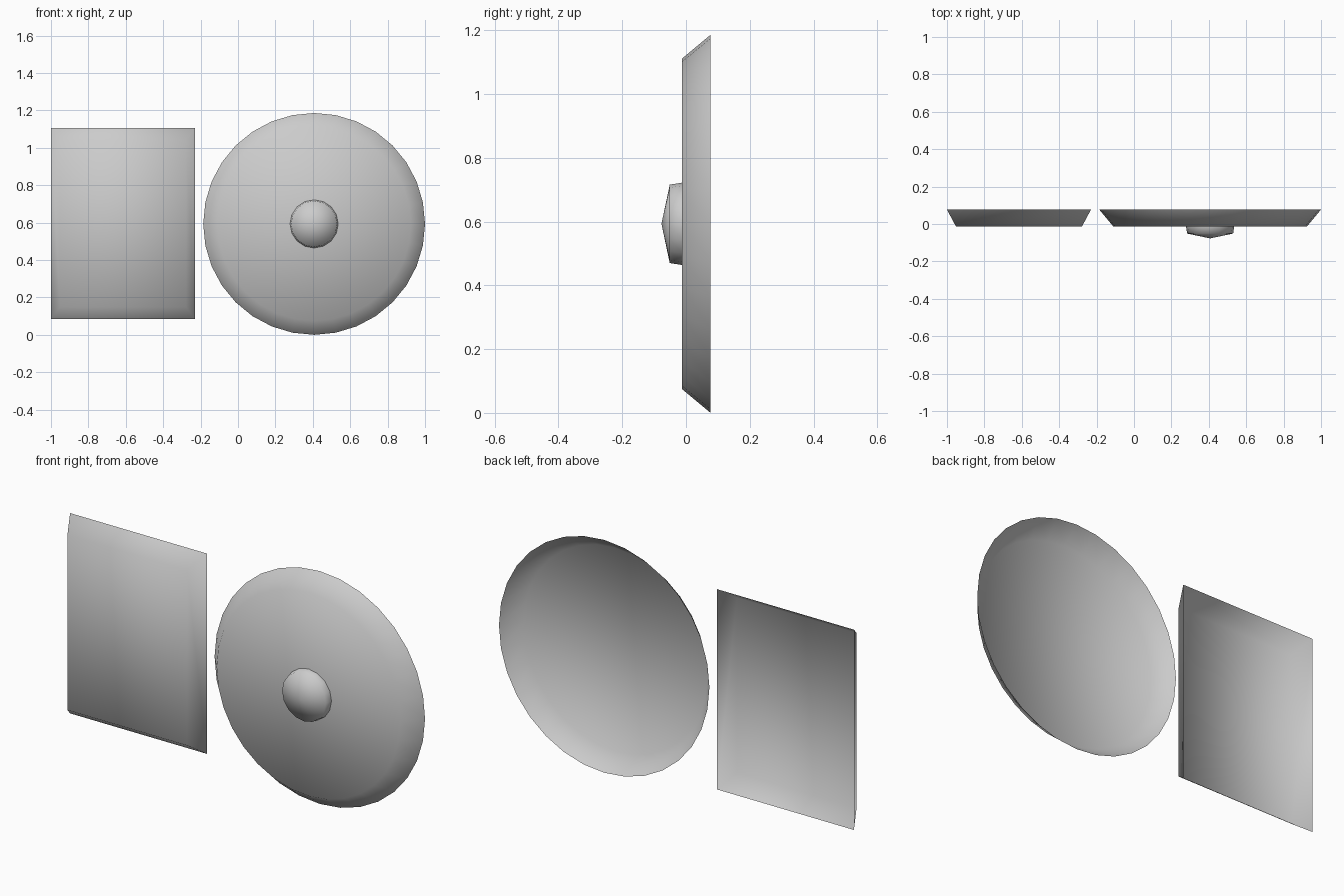
import bpy, bmesh, math

cube = bpy.data.objects.get("Cube")
if cube:
    bpy.data.objects.remove(cube, do_unlink=True)

# One plain grey for everything
grey = bpy.data.materials.new("plain grey")
grey.use_nodes = True
grey.diffuse_color = (0.6, 0.6, 0.6, 1)
grey.node_tree.nodes["Principled BSDF"].inputs["Base Color"].default_value = (0.6, 0.6, 0.6, 1)


def circle(n):
    return [(math.cos(2 * math.pi * i / n), math.sin(2 * math.pi * i / n)) for i in range(n)]


def shell(name, outline, centre, levels, apex=None):
    """Loft an outline through (scale_x, scale_z, y) levels from back to front, open at the back.
    The front closes with a flat face, or with a fan to an apex depth."""
    cx, cz = centre
    bm = bmesh.new()
    rings = [[bm.verts.new((cx + px * sx, y, cz + pz * sz)) for px, pz in outline]
             for sx, sz, y in levels]
    n = len(outline)
    for back, front in zip(rings, rings[1:]):
        for i in range(n):
            j = (i + 1) % n
            bm.faces.new((back[i], back[j], front[j], front[i]))
    last = rings[-1]
    if apex is None:
        bm.faces.new(last)
    else:
        tip = bm.verts.new((cx, apex, cz))
        for i in range(n):
            bm.faces.new((last[i], last[(i + 1) % n], tip))
    for f in bm.faces:
        f.smooth = True
    mesh = bpy.data.meshes.new(name)
    bm.to_mesh(mesh)
    bm.free()
    mesh.materials.append(grey)
    obj = bpy.data.objects.new(name, mesh)
    bpy.context.collection.objects.link(obj)
    return obj


BACK, FRONT = 0.077, -0.013
square = [(-1, -1), (1, -1), (1, 1), (-1, 1)]
hub = (0.407, 0.593)

# Rectangular shield: shallow tray with flared sides
shell("rectangular_shield", square, (-0.615, 0.595),
      [(0.385, 0.51, BACK), (0.337, 0.446, FRONT)])

# Round shield: shallow dish with flared rim
shell("round_shield", circle(32), hub,
      [(0.593, 0.593, BACK), (0.518, 0.518, FRONT)])

# Boss: short collar with a low pointed cap
shell("shield_boss", circle(16), hub,
      [(0.129, 0.129, FRONT), (0.123, 0.123, -0.051)], apex=-0.077)
